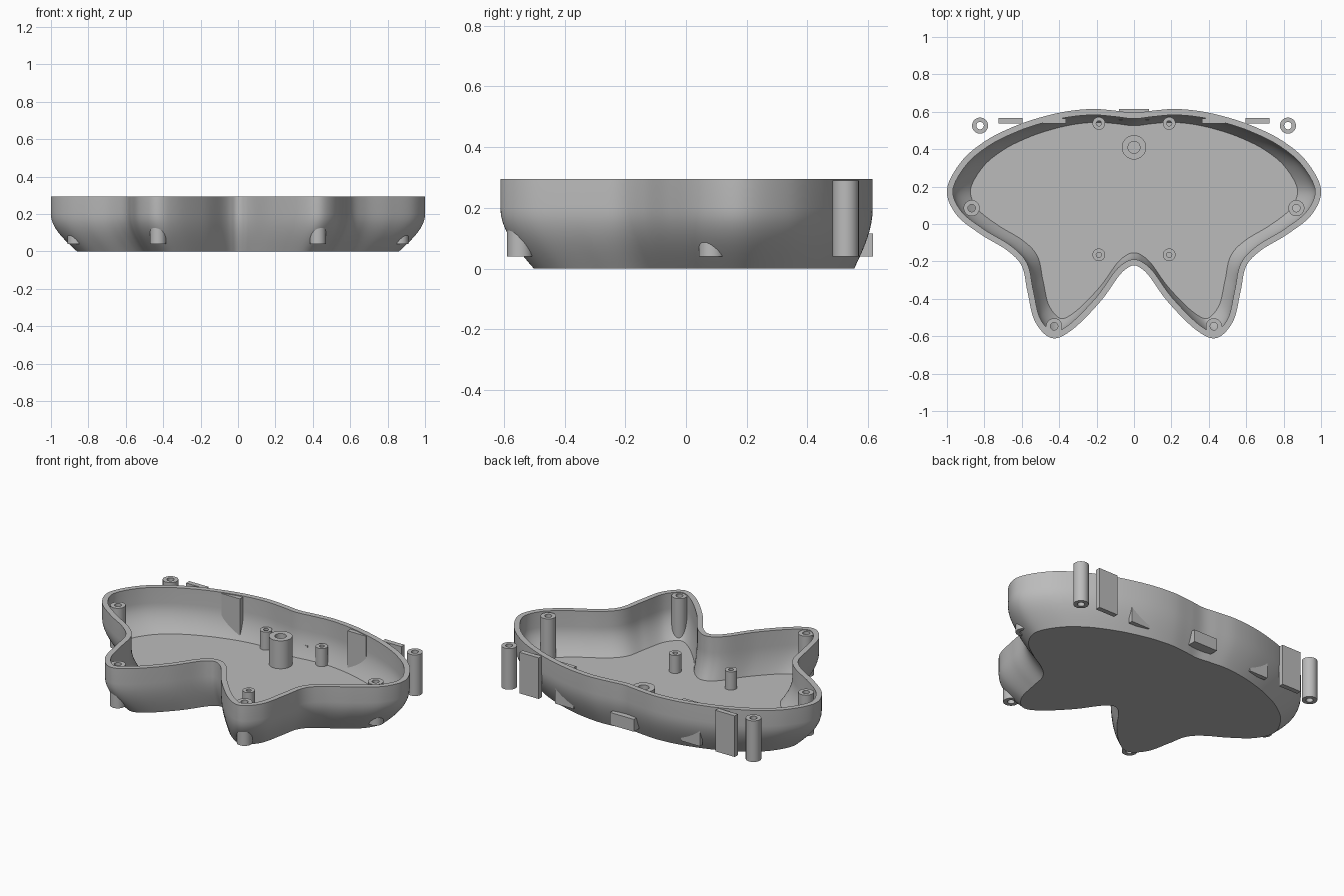
import bpy, bmesh, math
from mathutils import Vector

if "Cube" in bpy.data.objects:
    bpy.data.objects.remove(bpy.data.objects["Cube"], do_unlink=True)

HEIGHT, FLOOR, WALL = 0.295, 0.04, 0.032
CENTRE = Vector((0, 0.178))

grey = bpy.data.materials.new("plain grey")
grey.use_nodes = True
grey.diffuse_color = (0.5, 0.5, 0.5, 1)
grey.node_tree.nodes["Principled BSDF"].inputs["Base Color"].default_value = (0.5, 0.5, 0.5, 1)


def finish(name, bm, smooth=True):
    bmesh.ops.recalc_face_normals(bm, faces=bm.faces)
    mesh = bpy.data.meshes.new(name)
    bm.to_mesh(mesh)
    bm.free()
    mesh.materials.append(grey)
    obj = bpy.data.objects.new(name, mesh)
    bpy.context.collection.objects.link(obj)
    if smooth:
        bpy.ops.object.select_all(action='DESELECT')
        obj.select_set(True)
        bpy.context.view_layer.objects.active = obj
        bpy.ops.object.shade_smooth_by_angle(angle=math.radians(35))
    return obj


def bridge(bm, a, b):
    n = len(a)
    for i in range(n):
        j = (i + 1) % n
        bm.faces.new((a[i], a[j], b[j], b[i]))


def smooth_loop(points, steps=8):
    """Closed Catmull-Rom curve through the points."""
    n, out = len(points), []
    for i in range(n):
        p0, p1, p2, p3 = (points[(i + k) % n] for k in (-1, 0, 1, 2))
        for s in range(steps):
            t = s / steps
            out.append(0.5 * (2 * p1 + (p2 - p0) * t
                              + (2 * p0 - 5 * p1 + 4 * p2 - p3) * t * t
                              + (3 * p1 - p0 - 3 * p2 + p3) * t ** 3))
    return out


def inset_loop(loop, d):
    out = []
    for i, p in enumerate(loop):
        t = (loop[(i + 1) % len(loop)] - loop[i - 1]).normalized()
        out.append(p + Vector((t.y, -t.x)) * d)
    return out


# Butterfly outline, clockwise from the back dent to the front notch
half = [(0, 0.595), (0.1, 0.606), (0.22, 0.615), (0.36, 0.602), (0.5, 0.57),
        (0.64, 0.522), (0.79, 0.447), (0.92, 0.338), (1.0, 0.185),
        (0.95, 0.05), (0.82, -0.055), (0.68, -0.14), (0.6, -0.225),
        (0.57, -0.36), (0.53, -0.52), (0.44, -0.61), (0.33, -0.565),
        (0.18, -0.415), (0.08, -0.277), (0.03, -0.232), (0, -0.222)]
points = [Vector(p) for p in half]
points += [Vector((-x, y)) for x, y in half[-2:0:-1]]
outer = smooth_loop(points)
inner = inset_loop(outer, WALL)


def ring(bm, loop, z):
    """Outline at height z, narrowing towards the base."""
    s = 0.86 + 0.14 * math.sin(math.pi / 2 * min(z / 0.2, 1))
    return [bm.verts.new((*(CENTRE + (p - CENTRE) * s), z)) for p in loop]


# Hollow shell with rounded lower walls
bm = bmesh.new()
steps = 8
outer_z = [0.2 * i / steps for i in range(steps + 1)] + [HEIGHT]
inner_z = [HEIGHT] + [0.2 + (FLOOR - 0.2) * i / steps for i in range(steps + 1)]
rings = [ring(bm, outer, z) for z in outer_z] + [ring(bm, inner, z) for z in inner_z]
for a, b in zip(rings, rings[1:]):
    bridge(bm, a, b)
bm.faces.new(rings[0])
bm.faces.new(rings[-1])
finish("shell", bm)


def tube(name, x, y, radius, hole, top, sides=32):
    bm = bmesh.new()
    loops = []
    for r, z in ((radius, FLOOR), (radius, top), (hole, top), (hole, FLOOR)):
        loops.append([bm.verts.new((x + r * math.cos(k * math.tau / sides),
                                    y + r * math.sin(k * math.tau / sides), z))
                      for k in range(sides)])
    for i in range(4):
        bridge(bm, loops[i], loops[(i + 1) % 4])
    finish(name, bm)


def plate(name, x, y, z, width, depth, height):
    bm = bmesh.new()
    bmesh.ops.create_cube(bm, size=1)
    for v in bm.verts:
        v.co = Vector((x + v.co.x * width, y + v.co.y * depth, z + v.co.z * height))
    finish(name, bm, smooth=False)


# Mirrored screw posts and tabs
for side, s in (("left", 1), ("right", -1)):
    tube(f"{side}_outside_post", s * 0.823, 0.526, 0.043, 0.02, 0.29)
    tube(f"{side}_wing_post", s * 0.868, 0.085, 0.043, 0.02, 0.29)
    tube(f"{side}_front_post", s * 0.427, -0.547, 0.043, 0.02, 0.29)
    tube(f"{side}_back_standoff", s * 0.188, 0.538, 0.034, 0.014, 0.15)
    tube(f"{side}_middle_standoff", s * 0.188, -0.165, 0.034, 0.014, 0.15)
    plate(f"{side}_inner_tab", s * 0.425, 0.55, 0.165, 0.125, 0.027, 0.25)
    plate(f"{side}_outer_tab", s * 0.66, 0.552, 0.165, 0.13, 0.03, 0.25)

# Centre post and back latch block
tube("centre_post", 0, 0.41, 0.065, 0.032, 0.21)
plate("back_latch", 0, 0.586, 0.0775, 0.16, 0.06, 0.075)
